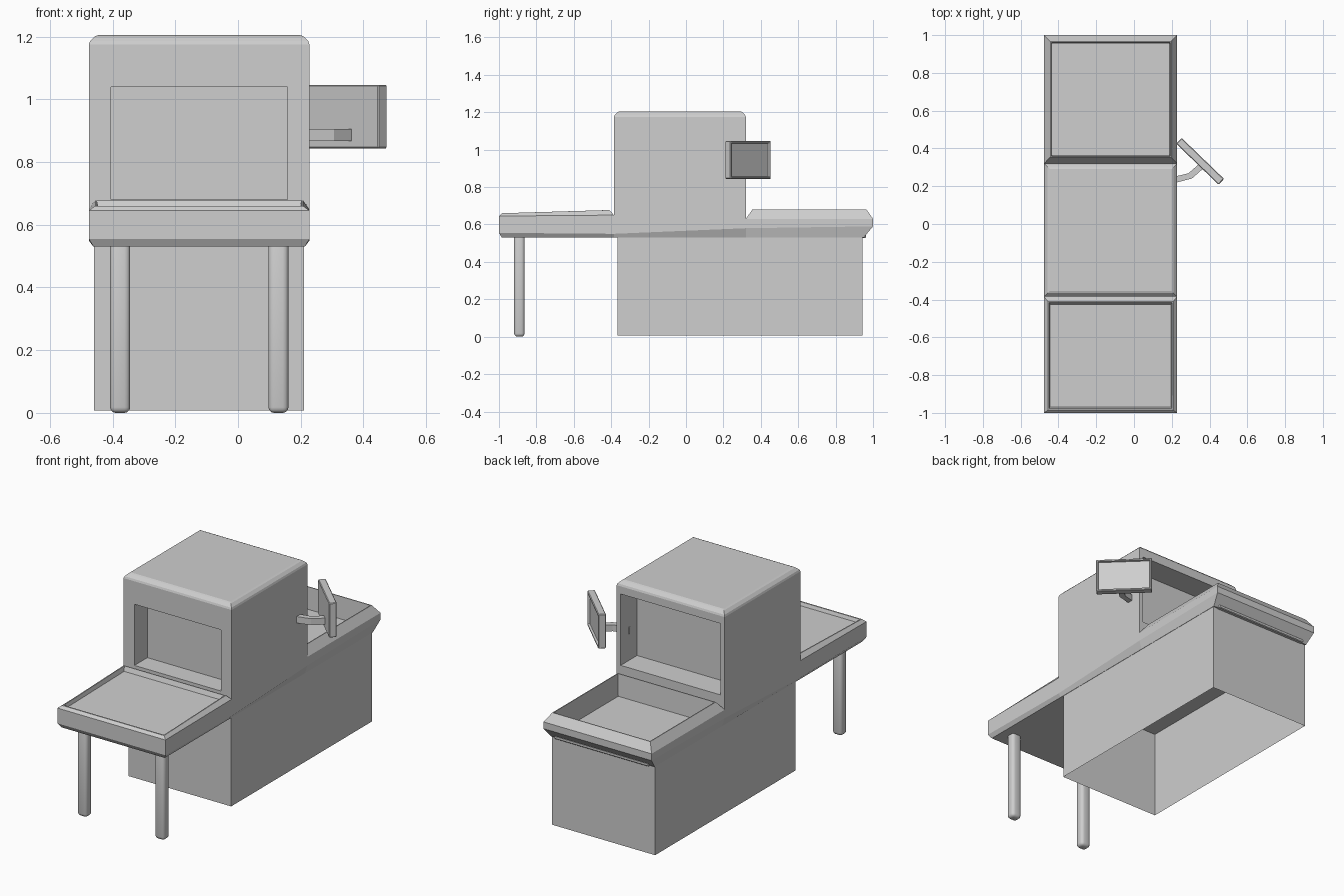
import bpy, bmesh, math
from mathutils import Matrix, Vector

cube = bpy.data.objects.get("Cube")
if cube:
    bpy.data.objects.remove(cube)

grey = bpy.data.materials.new("mid_grey")
grey.use_nodes = True
grey.diffuse_color = (0.62, 0.62, 0.62, 1)
grey.node_tree.nodes["Principled BSDF"].inputs["Base Color"].default_value = grey.diffuse_color

LEFT, RIGHT = -0.476, 0.228   # side limits of the main body


def finish(name, bm):
    bmesh.ops.recalc_face_normals(bm, faces=bm.faces)
    mesh = bpy.data.meshes.new(name)
    bm.to_mesh(mesh)
    bm.free()
    mesh.materials.append(grey)
    obj = bpy.data.objects.new(name, mesh)
    bpy.context.collection.objects.link(obj)
    return obj


def loft(name, rings, capped=True):
    """Stack rectangles: (side inset, y front, y back, z front, z back)."""
    bm = bmesh.new()
    loops = []
    for inset, y0, y1, z0, z1 in rings:
        a, b = LEFT + inset, RIGHT - inset
        loops.append([bm.verts.new(p) for p in
                      ((a, y0, z0), (b, y0, z0), (b, y1, z1), (a, y1, z1))])
    for low, high in zip(loops, loops[1:]):
        for i in range(4):
            j = (i + 1) % 4
            bm.faces.new((low[i], low[j], high[j], high[i]))
    if capped:
        bm.faces.new(loops[0][::-1])
        bm.faces.new(loops[-1])
    return finish(name, bm)


def box(name, low, high, bevel=0, segments=1):
    low, high = Vector(low), Vector(high)
    bm = bmesh.new()
    bmesh.ops.create_cube(bm, size=1, matrix=Matrix.Translation((low + high) / 2)
                          @ Matrix.Diagonal((*(high - low), 1)))
    if bevel:
        bmesh.ops.bevel(bm, geom=bm.edges[:], offset=bevel, segments=segments,
                        profile=0.5, affect='EDGES')
    return finish(name, bm)


def cut(target, low, high):
    cutter = box("cutter", low, high)
    cutter.hide_render = True
    mod = target.modifiers.new("opening", 'BOOLEAN')
    mod.operation, mod.solver, mod.object = 'DIFFERENCE', 'EXACT', cutter
    bpy.context.view_layer.objects.active = target
    bpy.ops.object.modifier_apply(modifier=mod.name)
    bpy.data.objects.remove(cutter)


# Hollow cabinet skirt, open underneath
loft("base_cabinet", [(0.017, -0.365, 0.943, 0.007, 0.007),
                      (0.017, -0.365, 0.943, 0.532, 0.532)], capped=False)

# Scanner housing with chamfered top and a shallow opening at each end
housing = loft("scanner_housing", [
    (0.015, -0.385, 0.32, 0.53, 0.53),
    (0, -0.385, 0.32, 0.55, 0.58),
    (0, -0.385, 0.32, 1.175, 1.175),
    (0.004, -0.381, 0.316, 1.186, 1.186),
    (0.019, -0.366, 0.301, 1.201, 1.201),
    (0.03, -0.355, 0.29, 1.205, 1.205)])
cut(housing, (-0.405, -0.5, 0.68), (0.158, -0.265, 1.04))
cut(housing, (-0.449, 0.168, 0.71), (0.201, 0.5, 1.13))

# Sloping front tray with a raised rim
loft("front_tray", [
    (0.015, -0.985, -0.385, 0.53, 0.53),
    (0, -1, -0.385, 0.555, 0.55),
    (0, -1, -0.385, 0.645, 0.65),
    (0.02, -0.985, -0.41, 0.66, 0.677),
    (0.026, -0.977, -0.415, 0.66, 0.677),
    (0.032, -0.97, -0.425, 0.64, 0.65)])

# Deep rear tray
loft("rear_tray", [
    (0.015, 0.32, 0.95, 0.53, 0.53),
    (0, 0.32, 1, 0.58, 0.59),
    (0, 0.32, 1, 0.63, 0.63),
    (0.033, 0.355, 0.965, 0.68, 0.68),
    (0.038, 0.36, 0.96, 0.68, 0.68),
    (0.043, 0.366, 0.955, 0.55, 0.55)])
box("rear_lip", (-0.43, 0.935, 0.527), (0.185, 0.963, 0.547), 0.004)

# Rounded front legs
for side, x in (("right", -0.376), ("left", 0.129)):
    leg = box(side + "_front_leg", (x - 0.032, -0.919, 0), (x + 0.032, -0.863, 0.56), 0.018, 3)
    leg.data.shade_smooth()
    leg.data.set_sharp_from_angle(angle=math.radians(40))

# Monitor arm, bent towards the screen
bm = bmesh.new()
path = [(0.2, 0.23), (0.298, 0.255), (0.358, 0.308)]
sides = [(0.004, -0.016), (0.009, -0.014), (0.011, -0.012)]
rows = [[bm.verts.new((x + s * dx, y + s * dy, z))
         for s, z in ((1, 0.868), (1, 0.906), (-1, 0.906), (-1, 0.868))]
        for (x, y), (dx, dy) in zip(path, sides)]
for a, b in zip(rows, rows[1:]):
    for i in range(4):
        j = (i + 1) % 4
        bm.faces.new((a[i], a[j], b[j], b[i]))
bm.faces.new(rows[0])
bm.faces.new(rows[-1][::-1])
finish("monitor_arm", bm)

# Monitor with an inset screen facing back and outwards
bm = bmesh.new()
bmesh.ops.create_cube(bm, size=1, matrix=Matrix.Diagonal((0.312, 0.042, 0.203, 1)))
bmesh.ops.bevel(bm, geom=bm.edges[:], offset=0.004, segments=1, affect='EDGES')
bm.normal_update()
screen = [f for f in bm.faces if f.normal.y > 0.9]
bmesh.ops.inset_region(bm, faces=screen, thickness=0.01)
bmesh.ops.inset_region(bm, faces=screen, thickness=0.003, depth=-0.012)
monitor = finish("monitor", bm)
monitor.location = (0.35, 0.332, 0.945)
monitor.rotation_euler.z = math.radians(-44)
